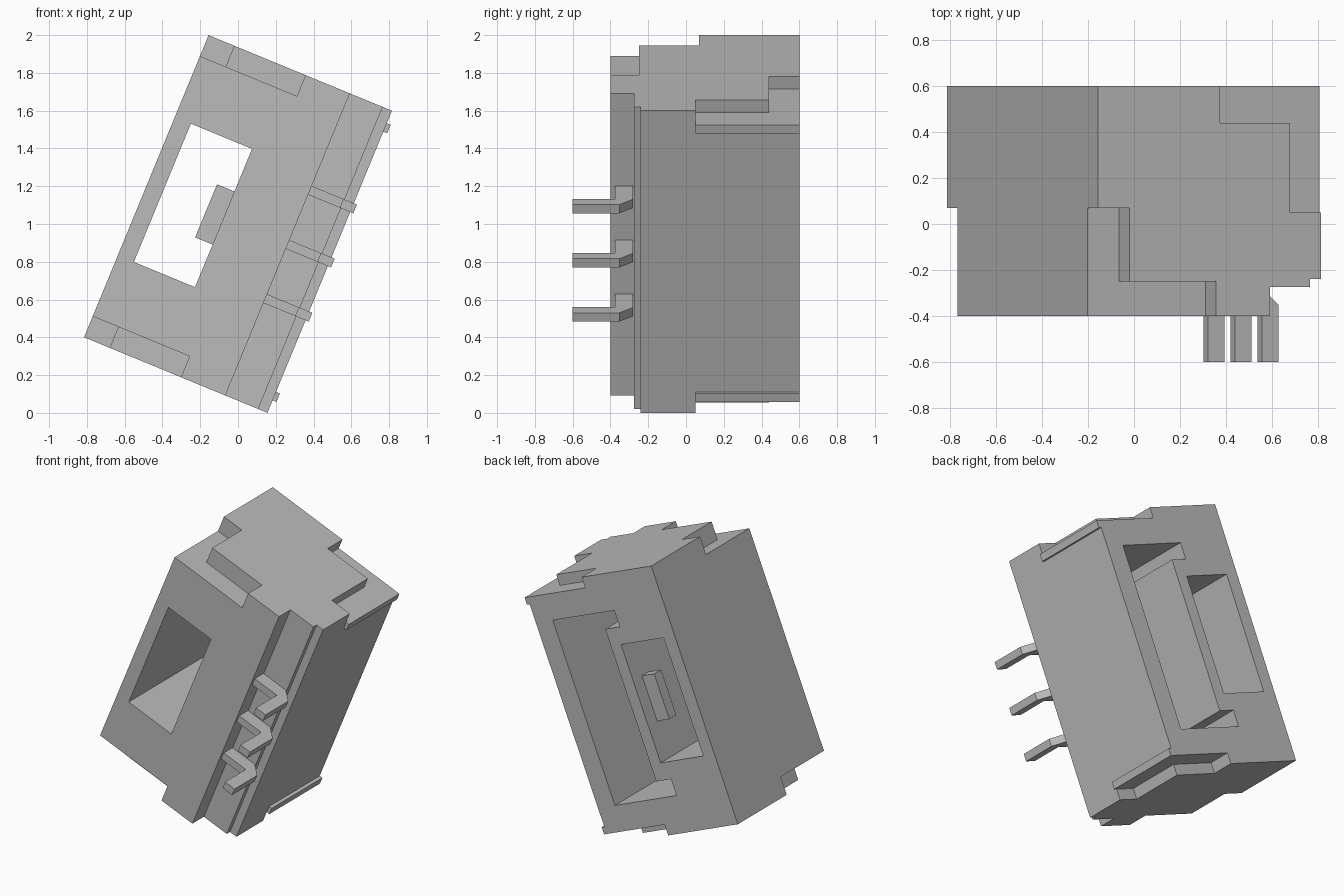
import bpy, bmesh, math
from mathutils import Matrix

cube = bpy.data.objects.get("Cube")
if cube:
    bpy.data.objects.remove(cube, do_unlink=True)

grey = bpy.data.materials.new("plain_grey")
grey.use_nodes = True
colour = (0.5, 0.5, 0.5, 1)
grey.diffuse_color = colour
grey.node_tree.nodes["Principled BSDF"].inputs["Base Color"].default_value = colour

# The whole connector leans sideways about the y axis
TILT = Matrix.Translation((0, 0, 1)) @ Matrix.Rotation(math.radians(22.4), 4, 'Y')
HW, HL = 0.525, 0.865          # half width and half length of the housing
FRONT, BACK = -0.4, 0.6


def prism(name, outline, lo, hi, axis='z'):
    """Extrude an outline along z (outline in x, y) or along y (outline in x, z)."""
    def point(a, b, h):
        return (a, b, h) if axis == 'z' else (a, h, b)
    bm = bmesh.new()
    low = [bm.verts.new(point(a, b, lo)) for a, b in outline]
    high = [bm.verts.new(point(a, b, hi)) for a, b in outline]
    bm.faces.new(low)
    bm.faces.new(high)
    n = len(outline)
    for i in range(n):
        j = (i + 1) % n
        bm.faces.new((low[i], low[j], high[j], high[i]))
    bmesh.ops.recalc_face_normals(bm, faces=bm.faces)
    mesh = bpy.data.meshes.new(name)
    bm.to_mesh(mesh)
    bm.free()
    mesh.materials.append(grey)
    obj = bpy.data.objects.new(name, mesh)
    bpy.context.collection.objects.link(obj)
    obj.matrix_world = TILT
    return obj


def rect(x0, x1, y0, y1):
    return [(x0, y0), (x1, y0), (x1, y1), (x0, y1)]


def cut(target, cutter):
    cutter.hide_render = True
    mod = target.modifiers.new("cut", 'BOOLEAN')
    mod.operation, mod.solver, mod.object = 'DIFFERENCE', 'EXACT', cutter
    bpy.context.view_layer.objects.active = target
    bpy.ops.object.modifier_apply(modifier=mod.name)
    bpy.data.objects.remove(cutter, do_unlink=True)


# Housing with a stepped front corner where the pins come out
housing = prism("housing", [(-HW, FRONT), (0.284, FRONT), (0.284, -0.275), (0.472, -0.275),
                            (0.472, -0.24), (HW, -0.24), (HW, BACK), (-HW, BACK)], -HL, HL)

# Stepped recesses on both ends
front_step = [(-0.7, -0.7), (0.03, -0.7), (0.03, -0.25), (-0.378, -0.25), (-0.378, 0.07), (-0.7, 0.07)]
back_step = [(0.048, 0.8), (0.048, 0.44), (0.378, 0.44), (0.378, 0.05), (0.7, 0.05), (0.7, 0.8)]
for side in (-1, 1):
    for outline, floor in ((front_step, 0.745), (back_step, 0.793)):
        cut(housing, prism("end_cutter", outline, side * floor, side * 1.1))

# Window through the housing
cut(housing, prism("window_cutter", rect(-0.433, -0.083, -0.396, 0.396), -0.8, 0.9, 'y'))

# Deep socket in the back, with short return slots at its ends
socket = [(0.386, -0.62), (0.386, 0.62), (-0.12, 0.62), (-0.12, 0.51),
          (0, 0.51), (0, -0.51), (-0.12, -0.51), (-0.12, -0.62)]
cut(housing, prism("socket_cutter", socket, -0.2, 0.9, 'y'))

# Latch tab inside the window
prism("latch_tab", rect(-0.183, -0.08, -0.152, 0.152), 0.43, 0.505, 'y')

# Thin lips along the side at both ends
for side, label in ((-1, "lower"), (1, "upper")):
    prism(label + "_lip", rect(0.5, 0.547, 0.05, BACK), side * 0.745, side * 0.793)

# Three bent contact pins
pin = [(0.25, -0.375), (0.465, -0.375), (0.465, -0.6), (0.543, -0.6),
       (0.543, -0.353), (0.468, -0.28), (0.25, -0.28)]
for i in (-1, 0, 1):
    z = i * 0.31
    prism("contact_pin_%d" % (i + 2), pin, z - 0.025, z + 0.025)
